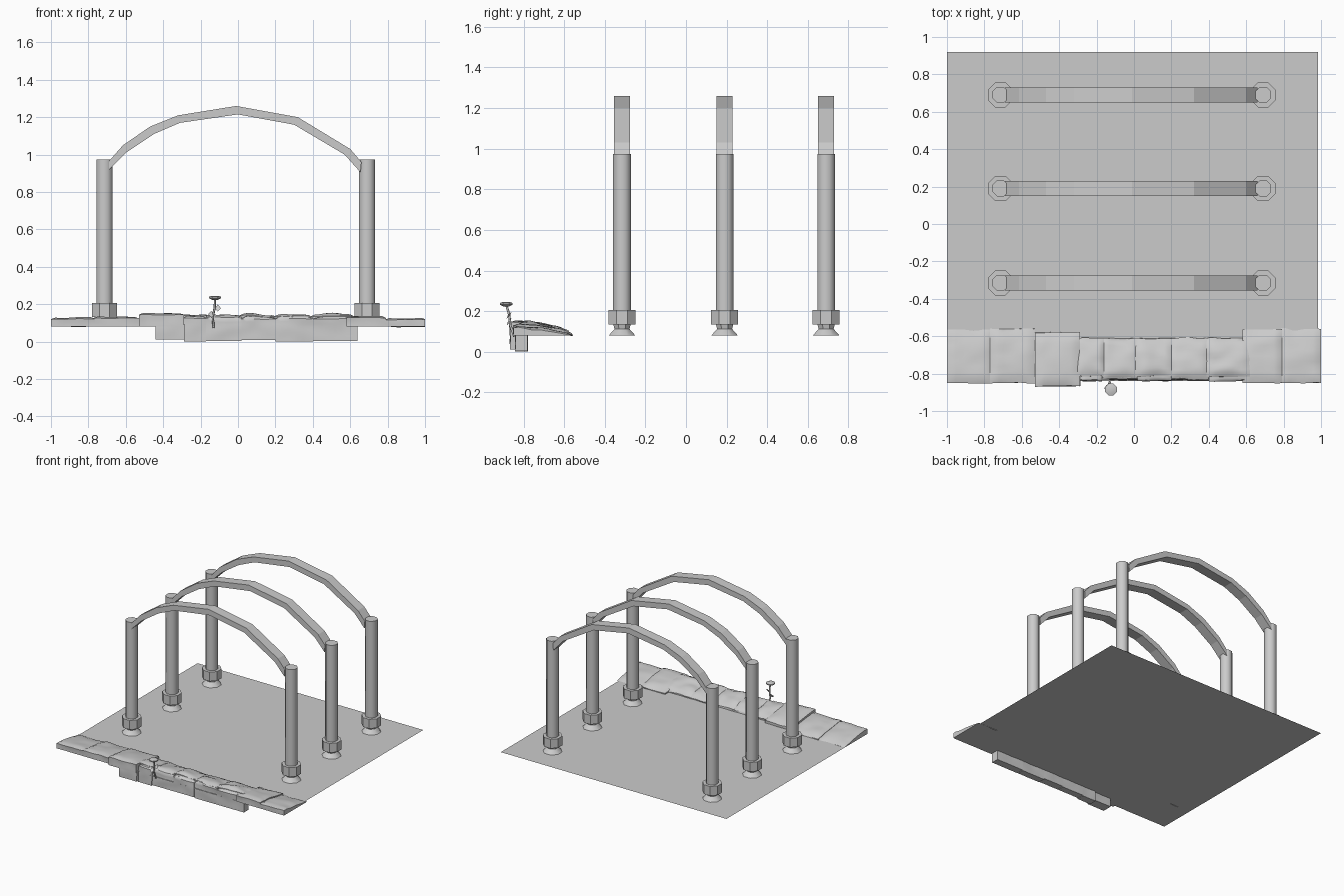
import bpy, bmesh, math
from mathutils import Vector, noise

cube = bpy.data.objects.get("Cube")
if cube:
    bpy.data.objects.remove(cube, do_unlink=True)

grey = bpy.data.materials.new("plain grey")
grey.use_nodes = True
GREY = (0.6, 0.6, 0.6, 1)
grey.diffuse_color = GREY
grey.node_tree.nodes["Principled BSDF"].inputs["Base Color"].default_value = GREY


def finish(bm, name, smooth=None):
    bmesh.ops.recalc_face_normals(bm, faces=bm.faces)
    mesh = bpy.data.meshes.new(name)
    bm.to_mesh(mesh)
    bm.free()
    mesh.materials.append(grey)
    obj = bpy.data.objects.new(name, mesh)
    bpy.context.collection.objects.link(obj)
    if smooth:
        bpy.ops.object.select_all(action='DESELECT')
        obj.select_set(True)
        bpy.context.view_layer.objects.active = obj
        bpy.ops.object.shade_smooth_by_angle(angle=math.radians(smooth))
    return obj


def lathe(name, profile, centre, sides, smooth=None):
    """Closed solid of revolution from (radius, z) pairs."""
    bm = bmesh.new()
    rings = []
    for r, z in profile:
        ring = []
        for i in range(sides):
            a = math.tau * (i + 0.5) / sides
            ring.append(bm.verts.new((centre[0] + r * math.cos(a), centre[1] + r * math.sin(a), z)))
        rings.append(ring)
    for lo, hi in zip(rings, rings[1:]):
        for i in range(sides):
            j = (i + 1) % sides
            bm.faces.new((lo[i], lo[j], hi[j], hi[i]))
    bm.faces.new(rings[0])
    bm.faces.new(rings[-1])
    return finish(bm, name, smooth)


def extrude_y(name, outline, y0, y1):
    """Flat outline in x and z, given depth along y."""
    bm = bmesh.new()
    face = bm.faces.new([bm.verts.new((x, y0, z)) for x, z in outline])
    out = bmesh.ops.extrude_face_region(bm, geom=[face])
    moved = [v for v in out["geom"] if isinstance(v, bmesh.types.BMVert)]
    bmesh.ops.translate(bm, verts=moved, vec=(0, y1 - y0, 0))
    return finish(bm, name)


def stone(name, x, y, z, back_drop=0.0, rough=0.008, cuts=7):
    """Worn block: rounded top, optional slope down to the back, rough skin."""
    bm = bmesh.new()
    bmesh.ops.create_cube(bm, size=1)
    bmesh.ops.subdivide_edges(bm, edges=bm.edges[:], cuts=cuts, use_grid_fill=True)
    for v in bm.verts:
        u, w, h = v.co + Vector((0.5, 0.5, 0.5))
        p = Vector((x[0] + u * (x[1] - x[0]), y[0] + w * (y[1] - y[0]), 0))
        edge = max(abs(u - 0.5), abs(w - 0.5)) * 2
        top = z[1] - back_drop * w ** 1.6 - 0.012 * edge ** 6
        p.z = z[0] + h * (top - z[0])
        n = noise.noise_vector(Vector((p.x * 11, p.y * 16, p.z * 14)))
        p.z += n.z * rough * h
        p.y += n.y * rough * (0.4 + 0.6 * h)
        v.co = p
    return finish(bm, name, 35)


# Ground sheet
bm = bmesh.new()
bm.faces.new([bm.verts.new(c) for c in
              ((-1, -0.84, 0.08), (0.985, -0.84, 0.08), (0.985, 0.92, 0.08), (-1, 0.92, 0.08))])
finish(bm, "ground_sheet")

# Arched frames: two posts with collared feet and a faceted arch
arch_top = [(-0.69, 0.965), (-0.615, 1.05), (-0.47, 1.15), (-0.32, 1.21), (-0.01, 1.26),
            (0.32, 1.2), (0.6, 1.03), (0.66, 0.96)]
arch_under = [(0.655, 0.905), (0.57, 1.0), (0.3, 1.16), (0, 1.215),
              (-0.31, 1.17), (-0.45, 1.11), (-0.6, 1.01), (-0.69, 0.92)]
foot = [(0.071, 0.08), (0.04, 0.112), (0.046, 0.135)]
collar = [(0.072, 0.133), (0.072, 0.206)]
shaft = [(0.047, 0.2), (0.047, 0.973)]
for place, y in (("front", -0.315), ("middle", 0.19), ("back", 0.69)):
    for side, x in (("right", -0.714), ("left", 0.69)):
        tag = f"{place}_{side}"
        lathe(f"{tag}_foot", foot, (x, y), 8, 40)
        lathe(f"{tag}_collar", collar, (x, y), 8, 40)
        lathe(f"{tag}_post", shaft, (x, y), 8, 50)
    extrude_y(f"{place}_arch", arch_top + arch_under, y - 0.04, y + 0.04)

# Wide end slabs of the kerb
slabs = [(-1, -0.765, -0.85, -0.565, 0.132), (-0.77, -0.53, -0.85, -0.56, 0.136),
         (-0.53, -0.29, -0.868, -0.58, 0.155), (0.58, 0.79, -0.85, -0.565, 0.14),
         (0.785, 1, -0.85, -0.56, 0.13)]
for i, (x0, x1, y0, y1, top) in enumerate(slabs):
    stone(f"kerb_slab_{i + 1}", (x0, x1), (y0, y1), (0.08, top), 0.04, 0.007, 9)

# Narrow capping stones between the slabs
edges = [-0.3, -0.16, 0.02, 0.2, 0.4, 0.62]
for i, (a, b) in enumerate(zip(edges, edges[1:])):
    stone(f"capping_stone_{i + 1}", (a - 0.012, b), (-0.815 - 0.01 * (i % 2), -0.61),
          (0.08, 0.15 - 0.004 * (i % 2)), 0.045, 0.011, 9)

# Sunken facing stones along the front
edges = [-0.29, -0.17, 0.02, 0.2, 0.4, 0.64]
for i, (a, b) in enumerate(zip(edges, edges[1:])):
    stone(f"facing_stone_{i + 1}", (a, b), (-0.84 + 0.006 * (i % 2), -0.78),
          (0.004 * (i % 3), 0.135), 0, 0.007)
stone("facing_stone_end", (-0.44, -0.285), (-0.866, -0.79), (0.012, 0.1), 0, 0.006)

# Small sprout: bent stem, cupped head and two leaves
curve = bpy.data.curves.new("sprout_stem", 'CURVE')
curve.dimensions = '3D'
curve.bevel_depth = 0.006
curve.bevel_resolution = 1
curve.use_fill_caps = True
curve.materials.append(grey)
line = curve.splines.new('POLY')
path = [(-0.13, -0.845, 0.075), (-0.135, -0.865, 0.13), (-0.125, -0.87, 0.18), (-0.122, -0.885, 0.232)]
line.points.add(len(path) - 1)
for pt, co in zip(line.points, path):
    pt.co = (*co, 1)
bpy.context.collection.objects.link(bpy.data.objects.new("sprout_stem", curve))

head = lathe("sprout_head", [(0.012, 0.222), (0.034, 0.232), (0.034, 0.24), (0.018, 0.245)],
             (0, 0), 8, 40)
head.location = (-0.123, -0.885, 0)
for name, dx, z in (("left", 0.036, 0.178), ("right", -0.034, 0.145)):
    bm = bmesh.new()
    root = Vector((-0.126, -0.868, z))
    bm.faces.new([bm.verts.new(root + Vector(c)) for c in
                  ((0, 0, 0), (dx * 0.5, -0.015, -0.016), (dx, -0.01, 0), (dx * 0.5, 0.01, 0.02))])
    finish(bm, f"sprout_{name}_leaf")
